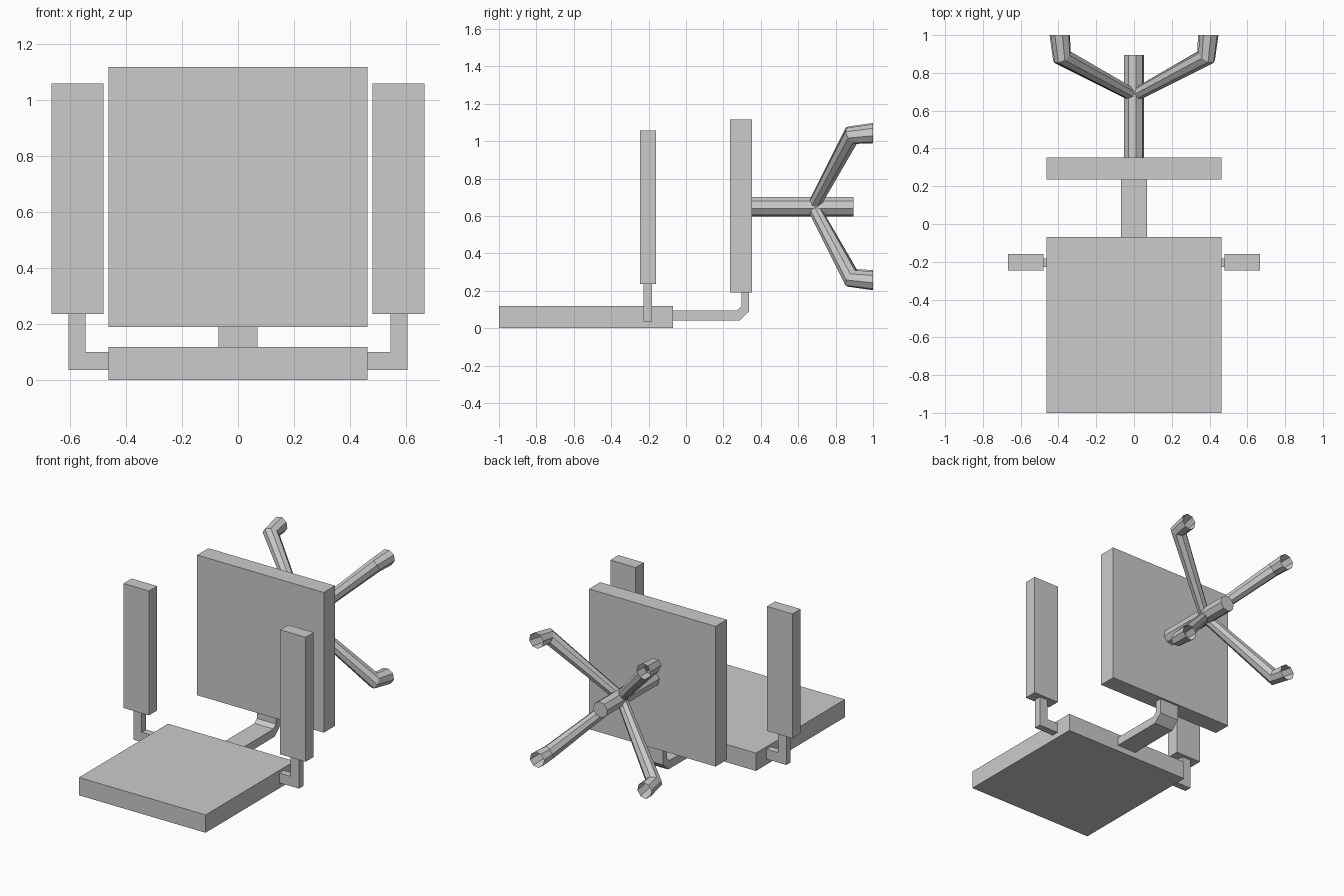
import bpy, math
from mathutils import Vector, Matrix

if "Cube" in bpy.data.objects:
    bpy.data.objects.remove(bpy.data.objects["Cube"])


def make(name, verts, faces):
    me = bpy.data.meshes.new(name)
    me.from_pydata([tuple(v) for v in verts], [], faces)
    me.update()
    ob = bpy.data.objects.new(name, me)
    bpy.context.collection.objects.link(ob)
    return ob


def prism(name, profile, lo, hi, axis):
    """Extrude a counter-clockwise 2D profile along x ('x': y,z) or y ('y': x,z)."""
    n = len(profile)
    place = {'x': lambda p, t: (t, p[0], p[1]), 'y': lambda p, t: (p[0], t, p[1])}[axis]
    verts = [place(p, t) for t in (lo, hi) for p in profile]
    faces = [tuple(range(n))[::-1], tuple(range(n, 2 * n))]
    faces += [(i, (i + 1) % n, n + (i + 1) % n, n + i) for i in range(n)]
    if axis == 'y':
        faces = [f[::-1] for f in faces]
    return make(name, verts, faces)


def box(name, x, y, z):
    return prism(name, [(y[0], z[0]), (y[1], z[0]), (y[1], z[1]), (y[0], z[1])], x[0], x[1], 'x')


def tube_faces(rings, n):
    return [(r * n + i, r * n + (i + 1) % n, (r + 1) * n + (i + 1) % n, (r + 1) * n + i)
            for r in range(rings - 1) for i in range(n)]


# Seat and backrest
box("seat", (-.463, .463), (-1, -.07), (0, .118))
box("backrest", (-.463, .463), (.235, .352), (.19, 1.117))

# Bent bracket joining seat and backrest
prism("back_bracket", [(-.07, .04), (.285, .04), (.338, .09), (.338, .19),
                       (.297, .19), (.297, .118), (.272, .095), (-.07, .095)], -.07, .07, 'x')

# Armrests: L bracket plus pad on each side
for s, side in ((1, "right"), (-1, "left")):
    prof = [(.463, .035), (.606, .035), (.606, .235), (.545, .235), (.545, .10), (.463, .10)]
    if s < 0:
        prof = [(-x, z) for x, z in prof][::-1]
    prism("arm_bracket_" + side, prof, -.228, -.182, 'y')
    box("arm_pad_" + side, sorted((s * .48, s * .666)), (-.245, -.16), (.235, 1.058))

# Column behind the backrest
N, CZ = 8, .65
angles = [2 * math.pi * i / N + .2 for i in range(N)]
verts = [(.053 * math.sin(a), y, CZ + .053 * math.cos(a)) for y in (.352, .895) for a in angles]
make("column", verts, tube_faces(2, N) + [tuple(range(N))[::-1], tuple(range(N, 2 * N))])

# Four bent legs: tapered open tubes with a mitred bend
start, bend, end = Vector((0, .68, CZ)), Vector((.385, .885, CZ + .378)), Vector((.396, 1, CZ + .39))
d1, d2 = (bend - start).normalized(), (end - bend).normalized()
miter = (d1 + d2).normalized()
u = d1.cross(d2).normalized()
w = d1.cross(u)
rings = [[], [], []]
for i in range(N):
    a = 2 * math.pi * i / N + .2
    off = u * math.cos(a) + w * math.sin(a)
    rings[0].append(start + off * .034)
    o = off * .046
    m = o - d1 * (o.dot(miter) / d1.dot(miter))
    rings[1].append(bend + m)
    e = (m - d2 * m.dot(d2)) * 1.13
    e -= d2 * (e.y / d2.y)
    rings[2].append(end + e)
leg = [v - Vector((0, 0, CZ)) for r in rings for v in r]
for k in range(4):
    turn = Matrix.Rotation(k * math.pi / 2, 3, 'Y')
    make("leg_%d" % (k + 1), [turn @ v + Vector((0, 0, CZ)) for v in leg], tube_faces(3, N))
